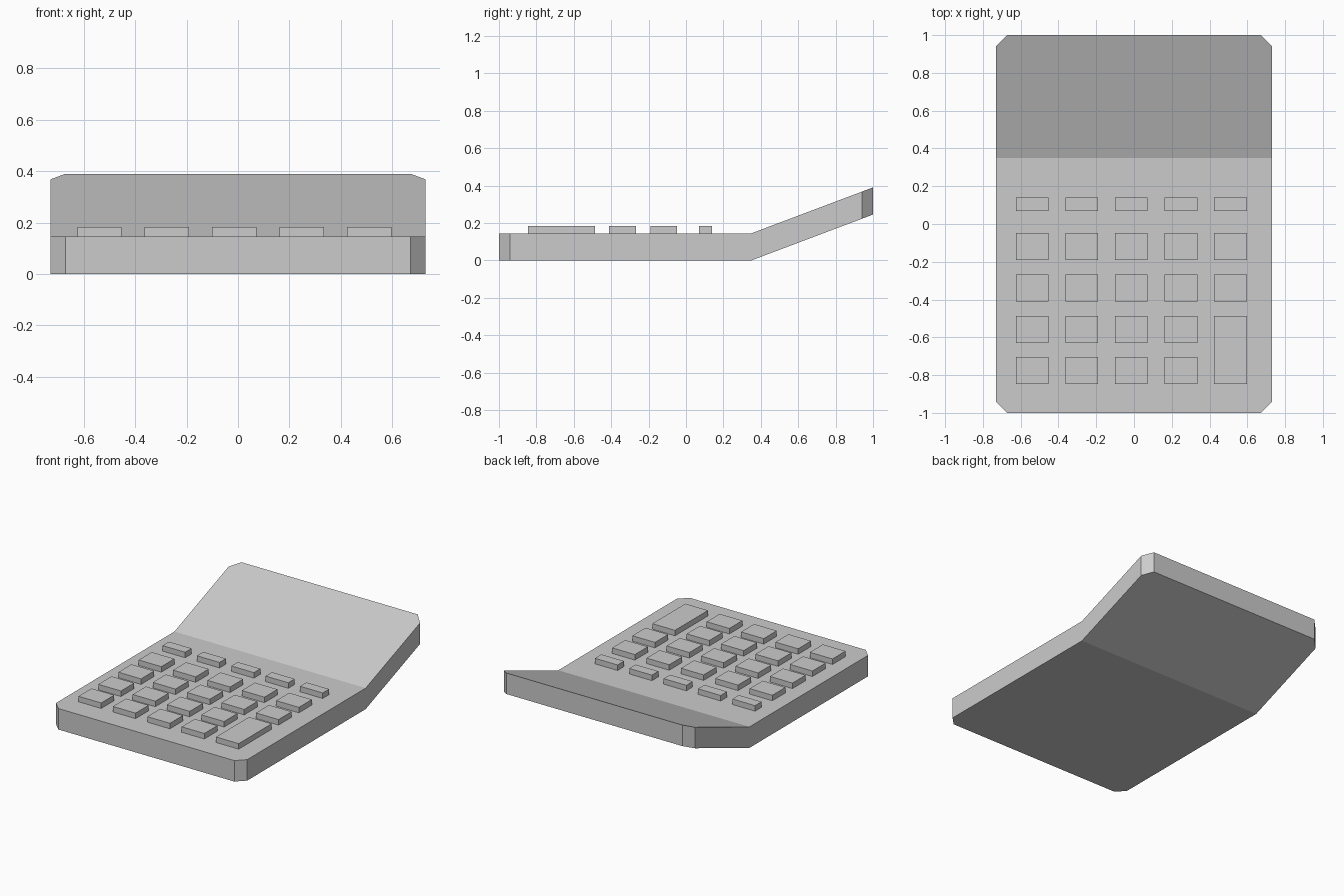
import bpy
import bmesh

if "Cube" in bpy.data.objects:
    bpy.data.objects.remove(bpy.data.objects["Cube"], do_unlink=True)

# One plain grey for the whole model
grey = bpy.data.materials.new("plain_grey")
grey.use_nodes = True
colour = (0.6, 0.6, 0.6, 1.0)
grey.diffuse_color = colour
grey.node_tree.nodes["Principled BSDF"].inputs["Base Color"].default_value = colour

HALF_W, CUT, BEND, THICK, RISE = 0.73, 0.058, 0.35, 0.145, 0.245


def finish(bm, name):
    bmesh.ops.recalc_face_normals(bm, faces=bm.faces[:])
    mesh = bpy.data.meshes.new(name)
    bm.to_mesh(mesh)
    bm.free()
    mesh.materials.append(grey)
    obj = bpy.data.objects.new(name, mesh)
    bpy.context.collection.objects.link(obj)
    return obj


# Body: two flat panels with clipped corners, sharing the bend line
def panel(bm, end):
    inner = end - CUT if end > 0 else end + CUT
    half = [(HALF_W, BEND), (HALF_W, inner), (HALF_W - CUT, end)]
    outline = half + [(-x, y) for x, y in reversed(half)]
    slope = RISE / (1 - BEND)
    bm.faces.new([bm.verts.new((x, y, max(0, y - BEND) * slope)) for x, y in outline])


bm = bmesh.new()
panel(bm, -1)
panel(bm, 1)
bmesh.ops.remove_doubles(bm, verts=bm.verts[:], dist=0.0001)
bmesh.ops.recalc_face_normals(bm, faces=bm.faces[:])
# Raise a copy straight up to give the body its thickness
raised = bmesh.ops.extrude_face_region(bm, geom=bm.faces[:], use_keep_orig=True)
top = [v for v in raised["geom"] if isinstance(v, bmesh.types.BMVert)]
bmesh.ops.translate(bm, verts=top, vec=(0, 0, THICK))
finish(bm, "body")


# Keys: plain blocks standing on the front panel
def key(name, x, y0, y1):
    bm = bmesh.new()
    bmesh.ops.create_cube(bm, size=1)
    bmesh.ops.scale(bm, verts=bm.verts[:], vec=(0.173, y1 - y0, 0.048))
    bmesh.ops.translate(bm, verts=bm.verts[:], vec=(x, (y0 + y1) / 2, 0.159))
    finish(bm, name)


columns = [-0.539 + 0.2625 * i for i in range(5)]
rows = [(-0.846, -0.704), (-0.63, -0.486), (-0.411, -0.268), (-0.19, -0.048)]

for c, x in enumerate(columns):
    key(f"small_key_{c + 1}", x, 0.07, 0.14)
    for r, (y0, y1) in enumerate(rows):
        if c == 4 and r < 2:
            continue  # space taken by the tall key
        key(f"key_{r + 1}_{c + 1}", x, y0, y1)
key("tall_key", columns[4], rows[0][0], rows[1][1])
